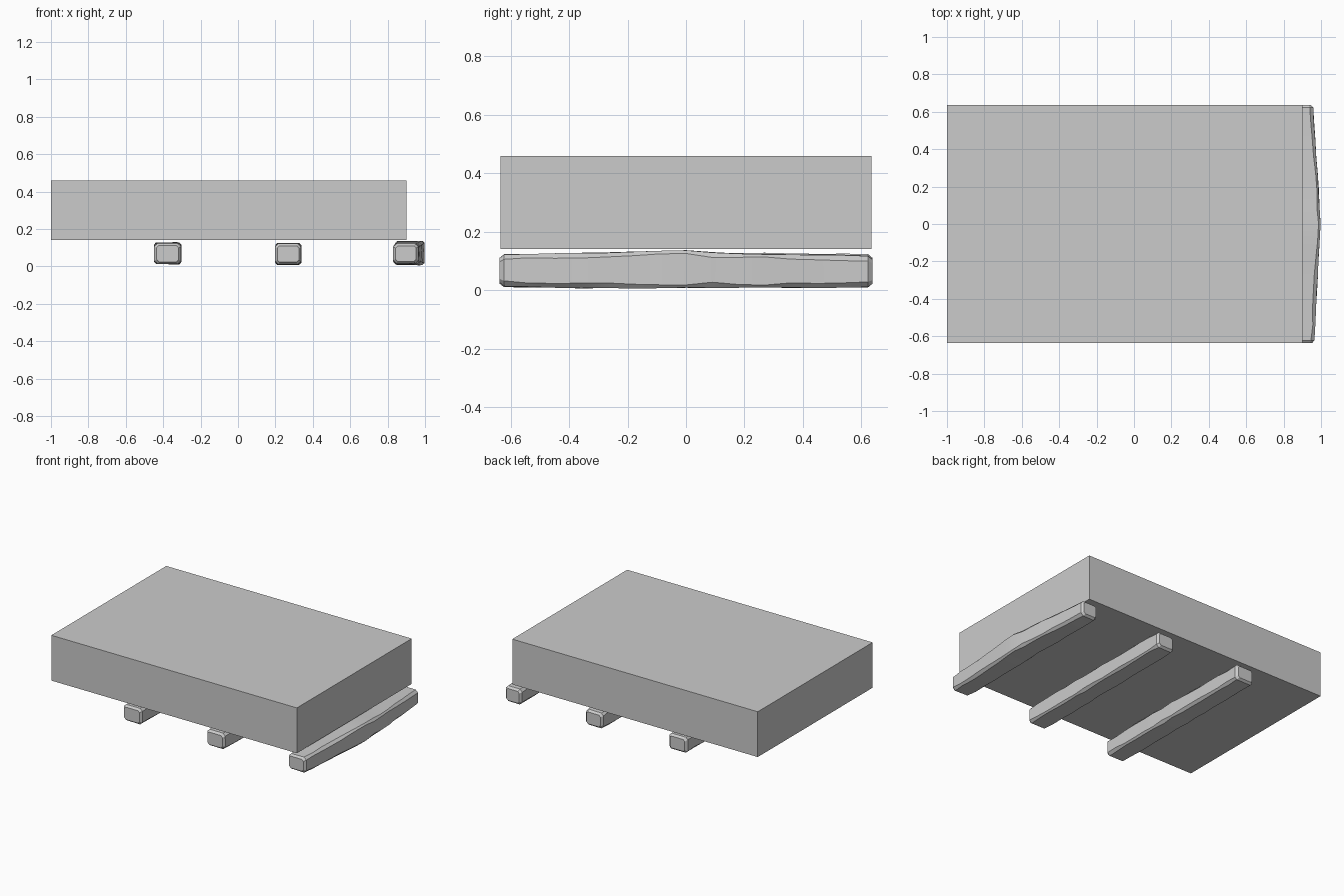
import bpy, bmesh, random

if "Cube" in bpy.data.objects:
    bpy.data.objects.remove(bpy.data.objects["Cube"])

random.seed(4)


def make_object(name, bm):
    bmesh.ops.recalc_face_normals(bm, faces=bm.faces)
    mesh = bpy.data.meshes.new(name)
    bm.to_mesh(mesh)
    bm.free()
    ob = bpy.data.objects.new(name, mesh)
    bpy.context.collection.objects.link(ob)
    return ob


def lerp(stations, y):
    for a, b in zip(stations, stations[1:]):
        if y <= b[0]:
            t = (y - a[0]) / (b[0] - a[0])
            return [p + (q - p) * t for p, q in zip(a[1:], b[1:])]
    return list(stations[-1][1:])


# Rough hewn beam: chamfered rectangle lofted along y through (y, x0, x1, z0, z1)
def beam(name, stations, wobble=0.0015):
    bm = bmesh.new()
    ys = [-0.637, -0.622] + [-0.54 + 0.09 * i for i in range(13)] + [0.622, 0.637]
    rings = []
    for i, y in enumerate(ys):
        x0, x1, z0, z1 = lerp(stations, max(-0.63, min(0.63, y)))
        end = i in (0, len(ys) - 1)
        s = 0.012 if end else 0.0
        x0, x1, z0, z1 = x0 + s, x1 - s, z0 + s, z1 - s
        c = 0.012 + (0 if end else random.uniform(-0.003, 0.006))
        pts = [(x0 + c, z0), (x1 - c, z0), (x1, z0 + c), (x1, z1 - c),
               (x1 - c, z1), (x0 + c, z1), (x0, z1 - c), (x0, z0 + c)]
        w = 0 if end else wobble
        rings.append([bm.verts.new((x + random.uniform(-w, w), y,
                                    max(0, z + random.uniform(-w, w)))) for x, z in pts])
    for a, b in zip(rings, rings[1:]):
        for k in range(8):
            n = (k + 1) % 8
            bm.faces.new((a[k], a[n], b[n], b[k]))
    bm.faces.new(rings[0])
    bm.faces.new(rings[-1])
    ob = make_object(name, bm)
    bpy.context.view_layer.objects.active = ob
    ob.select_set(True)
    bpy.ops.object.shade_smooth_by_angle(angle=0.5)
    ob.select_set(False)


# Main slab
bm = bmesh.new()
bmesh.ops.create_cube(bm, size=1)
for v in bm.verts:
    v.co.x = -0.05 + v.co.x * 1.9
    v.co.y *= 1.27
    v.co.z = 0.30 + v.co.z * 0.317
make_object("slab", bm)

# Three support beams
beam("left_beam", [(-0.63, -0.447, -0.305, 0.012, 0.123),
                   (-0.2, -0.445, -0.302, 0.012, 0.127),
                   (0.2, -0.45, -0.308, 0.014, 0.128),
                   (0.63, -0.448, -0.31, 0.016, 0.123)])
beam("middle_beam", [(-0.63, 0.198, 0.337, 0.01, 0.121),
                     (-0.1, 0.201, 0.337, 0.008, 0.125),
                     (0.3, 0.203, 0.336, 0.01, 0.123),
                     (0.63, 0.205, 0.337, 0.012, 0.119)])
beam("right_beam", [(-0.63, 0.83, 0.964, 0.015, 0.122),
                    (-0.4, 0.832, 0.975, 0.006, 0.126),
                    (0.0, 0.842, 0.998, 0.008, 0.137),
                    (0.15, 0.842, 0.99, 0.01, 0.126),
                    (0.4, 0.838, 0.972, 0.008, 0.12),
                    (0.63, 0.833, 0.957, 0.01, 0.117)])
